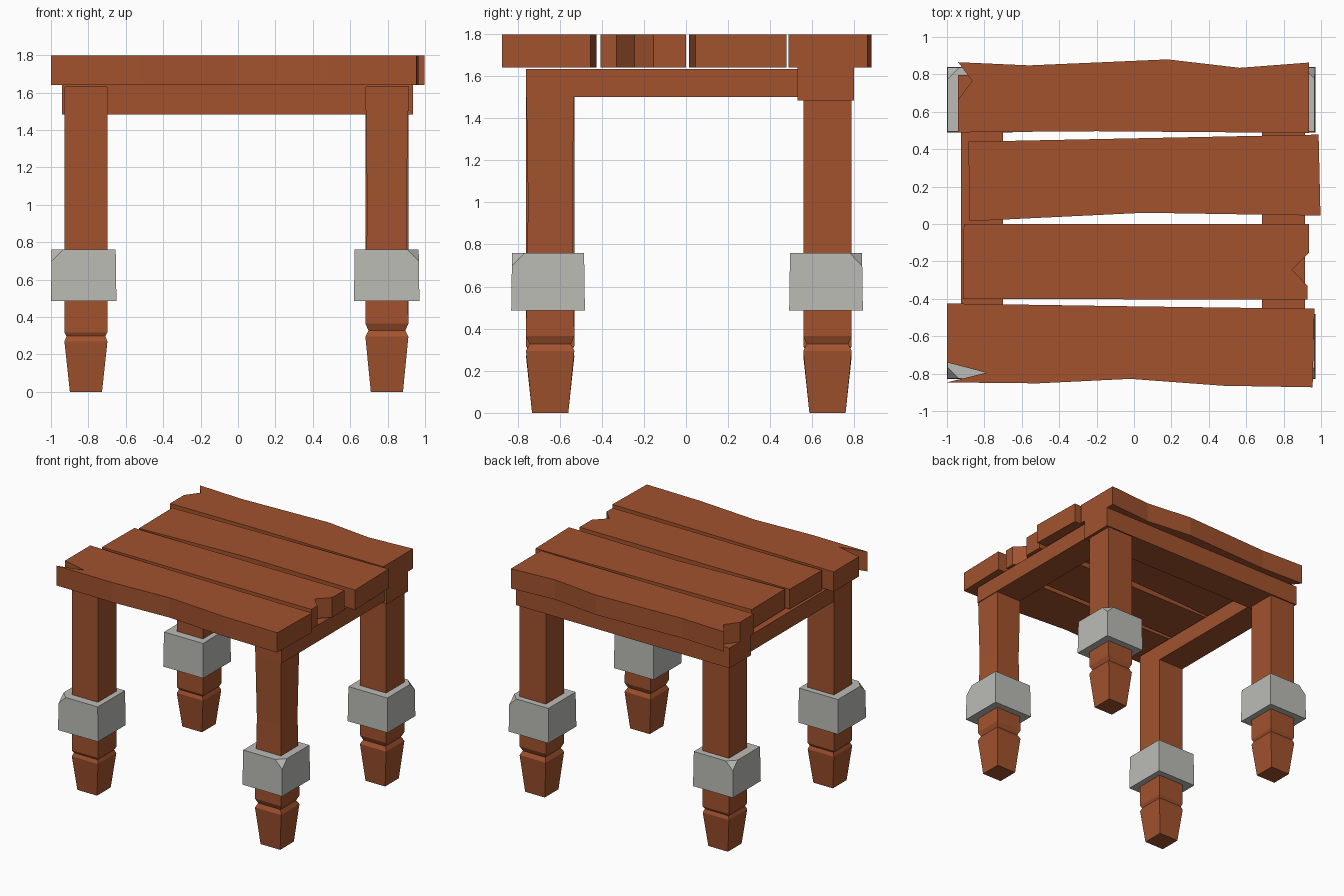
import bpy, bmesh
from mathutils import Vector

if "Cube" in bpy.data.objects:
    bpy.data.objects.remove(bpy.data.objects["Cube"])


def material(name, rgb):
    m = bpy.data.materials.new(name)
    m.diffuse_color = (*rgb, 1)
    m.use_nodes = True
    m.node_tree.nodes["Principled BSDF"].inputs["Base Color"].default_value = m.diffuse_color
    return m


WOOD = material("sienna wood", (0.36, 0.085, 0.027))
METAL = material("light grey metal", (0.5, 0.495, 0.465))


def add_object(name, bm, mat):
    bmesh.ops.recalc_face_normals(bm, faces=bm.faces[:])
    me = bpy.data.meshes.new(name)
    bm.to_mesh(me)
    bm.free()
    me.materials.append(mat)
    ob = bpy.data.objects.new(name, me)
    bpy.context.collection.objects.link(ob)
    return ob


def loft(rings):
    """Join rings of points (same count each) and cap both ends."""
    bm = bmesh.new()
    loops = [[bm.verts.new(p) for p in ring] for ring in rings]
    n = len(loops[0])
    for a, b in zip(loops, loops[1:]):
        for i in range(n):
            j = (i + 1) % n
            bm.faces.new((a[i], a[j], b[j], b[i]))
    bm.faces.new(loops[0][::-1])
    bm.faces.new(loops[-1])
    return bm


def square(cx, cy, h, z):
    return [(cx + sx * h, cy + sy * h, z)
            for sx, sy in ((-1, -1), (1, -1), (1, 1), (-1, 1))]


def box(name, lo, hi):
    (x0, y0, z0), (x1, y1, z1) = lo, hi
    rings = [[(x0, y0, z), (x1, y0, z), (x1, y1, z), (x0, y1, z)] for z in (z0, z1)]
    return add_object(name, loft(rings), WOOD)


# Legs with tapered feet and a carved groove, each with a chipped metal cuff
for xname, sx in (("left", -1), ("right", 1)):
    for yname, sy in (("front", -1), ("back", 1)):
        cx = -0.813 if sx < 0 else 0.796
        cy = -0.645 if sy < 0 else 0.672
        if sx < 0:
            groove = [(0.115, 0.27), (0.104, 0.297), (0.115, 0.318)]
        else:
            groove = [(0.115, 0.295), (0.098, 0.327), (0.115, 0.364)]
        waist = 0.105 if (sx, sy) == (1, -1) else 0.115
        top = 1.63 if sy < 0 else 1.5
        profile = [(0.086, 0)] + groove + [(waist, 1.0), (0.115, top)]
        add_object(f"{yname}_{xname}_leg",
                   loft([square(cx, cy, h, z) for h, z in profile]), WOOD)

        kx = -0.825 if sx < 0 else 0.795
        ky = -0.655 if sy < 0 else 0.665
        bm = loft([square(kx, ky, 0.175, 0.486), square(kx, ky, 0.171, 0.76)])
        # chip off the outer top corner
        cut = bmesh.ops.bisect_plane(
            bm, geom=bm.verts[:] + bm.edges[:] + bm.faces[:],
            plane_co=Vector((kx + sx * 0.171, ky + sy * 0.171, 0.70)),
            plane_no=Vector((sx, sy, 1.0)), clear_outer=True)
        edges = [e for e in cut["geom_cut"] if isinstance(e, bmesh.types.BMEdge)]
        bmesh.ops.contextual_create(bm, geom=edges)
        add_object(f"{yname}_{xname}_cuff", bm, METAL)

# Support beams: both sides and the back
box("left_beam", (-0.925, -0.76, 1.50), (-0.70, 0.54, 1.632))
box("right_beam", (0.685, -0.76, 1.50), (0.915, 0.54, 1.632))
box("back_beam", (-0.94, 0.53, 1.483), (0.935, 0.797, 1.642))

# Rough top planks, drawn as outlines and given thickness
PLANKS = {
    "back_plank": [(-0.94, 0.49), (-0.2, 0.496), (0.935, 0.487), (0.935, 0.863),
                   (0.565, 0.835), (0.18, 0.88), (-0.56, 0.848), (-0.94, 0.865),
                   (-0.865, 0.765), (-0.94, 0.665)],
    "middle_back_plank": [(-0.88, 0.015), (0.055, 0.06), (0.997, 0.045),
                          (0.987, 0.478), (-0.885, 0.44)],
    "middle_front_plank": [(-0.915, -0.4), (0.928, -0.405), (0.928, -0.33),
                           (0.845, -0.245), (0.935, -0.155), (0.935, 0.0), (-0.91, 0.0)],
    "front_plank": [(-1, -0.847), (-0.515, -0.852), (-0.02, -0.828), (0.48, -0.865),
                    (0.955, -0.873), (0.965, -0.453), (-0.02, -0.44), (-1, -0.425),
                    (-1, -0.74), (-0.79, -0.795)],
}
for name, pts in PLANKS.items():
    add_object(name, loft([[(x, y, z) for x, y in pts] for z in (1.64, 1.797)]), WOOD)
